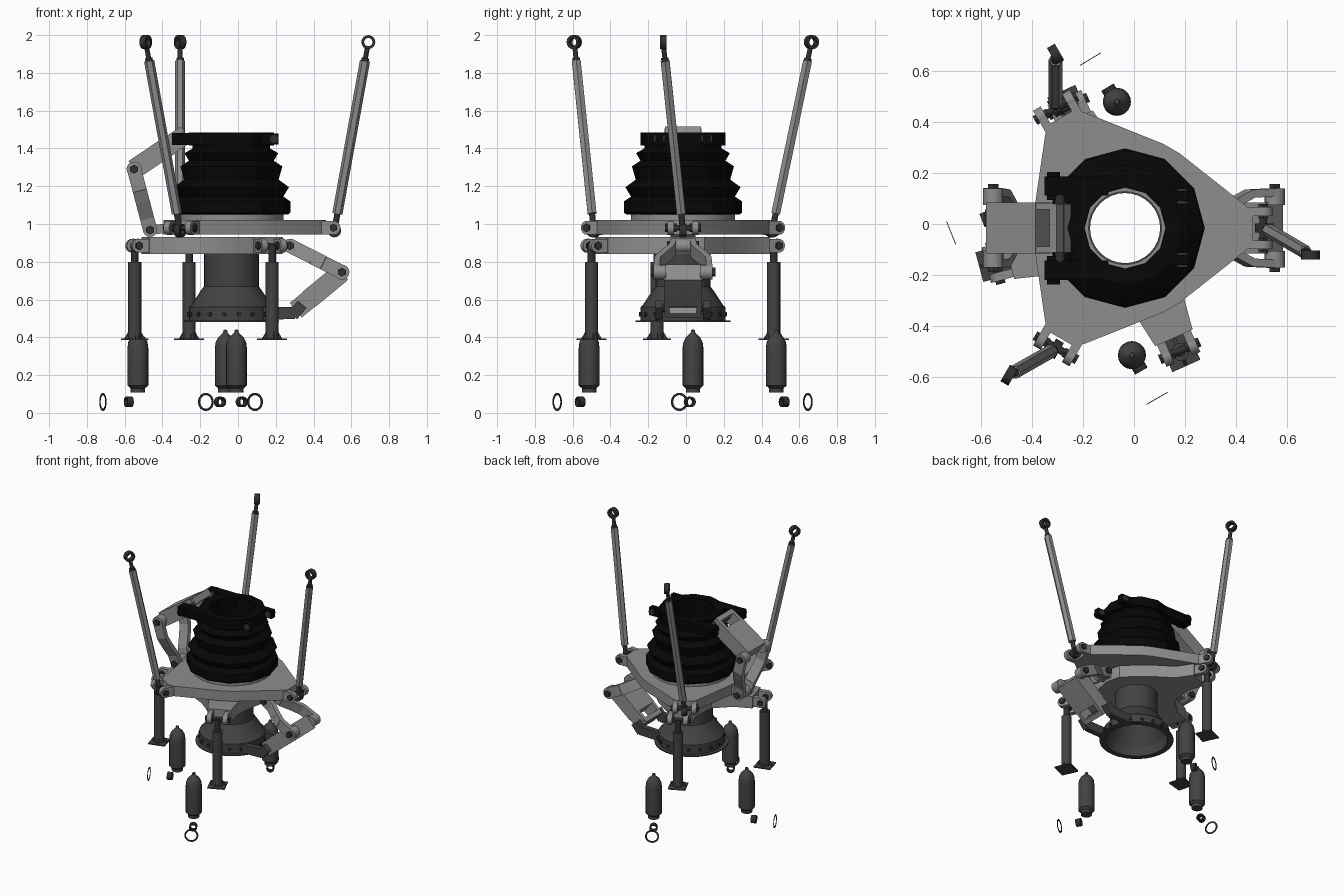
import bpy, bmesh
from math import cos, sin, radians, pi
from mathutils import Vector, Matrix

if "Cube" in bpy.data.objects:
    bpy.data.objects.remove(bpy.data.objects["Cube"])


def material(name, v):
    m = bpy.data.materials.new(name)
    m.use_nodes = True
    m.diffuse_color = (v, v, v, 1)
    m.node_tree.nodes["Principled BSDF"].inputs["Base Color"].default_value = (v, v, v, 1)
    return m


LIGHT = material("light grey metal", 0.27)
DARK = material("dark grey metal", 0.055)
JOINT = material("charcoal joints", 0.03)
BLACK = material("black rubber", 0.002)
C = Vector((-0.035, -0.016, 0))     # shared axis of the assembly
Y = Vector((0, 1, 0))


def finish(name, bm, mat):
    bmesh.ops.remove_doubles(bm, verts=bm.verts, dist=1e-5)
    bmesh.ops.recalc_face_normals(bm, faces=bm.faces)
    me = bpy.data.meshes.new(name)
    bm.to_mesh(me)
    bm.free()
    me.materials.append(mat)
    me.shade_smooth()
    me.set_sharp_from_angle(angle=radians(25))
    ob = bpy.data.objects.new(name, me)
    bpy.context.scene.collection.objects.link(ob)
    return ob


def frame(origin, z, ref):
    """Matrix with local z along the given direction and local y near ref."""
    z = Vector(z).normalized()
    y = (ref - z * ref.dot(z)).normalized()
    m = Matrix((y.cross(z), y, z)).transposed().to_4x4()
    m.translation = origin
    return m


def beam(name, p, q, wide, thick, mat, ref=Y, end=1.0):
    """Box from p to q; wide runs along ref; end scales the far width."""
    p, q = Vector(p), Vector(q)
    bm = bmesh.new()
    bmesh.ops.create_cube(bm, size=1)
    for v in bm.verts:
        v.co.x *= thick
        v.co.y *= wide * (end if v.co.z > 0 else 1)
        v.co.z *= (q - p).length
    bm.transform(frame((p + q) / 2, q - p, ref))
    return finish(name, bm, mat)


def lathe(name, prof, n, mat, origin=C, axis=(0, 0, 1), closed=False):
    """Revolve (radius, height) points around an axis."""
    bm = bmesh.new()
    rows = [[bm.verts.new((r * cos(2 * pi * i / n), r * sin(2 * pi * i / n), z))
             for i in range(n)] for r, z in prof]
    for j in range(len(rows) if closed else len(rows) - 1):
        a, b = rows[j], rows[(j + 1) % len(rows)]
        for i in range(n):
            k = (i + 1) % n
            bm.faces.new((a[i], a[k], b[k], b[i]))
    axis = Vector(axis)
    bm.transform(frame(Vector(origin), axis, Y if abs(axis.normalized().y) < .9 else Vector((1, 0, 0))))
    return finish(name, bm, mat)


def rod(name, p, q, r, n, mat):
    p, q = Vector(p), Vector(q)
    h = (q - p).length
    return lathe(name, [(0, 0), (r, 0), (r, h), (0, h)], n, mat, p, q - p)


def ring(name, c, axis, r_in, r_out, depth, n, mat):
    d = depth / 2
    return lathe(name, [(r_in, -d), (r_out, -d), (r_out, d), (r_in, d)], n, mat, c, axis, True)


def plate(name, outline, hole, z0, z1, mat):
    """Flat plate with a round hole on the main axis."""
    bm = bmesh.new()
    circle = [C.xy + Vector((cos(a * pi / 12), sin(a * pi / 12))) * hole for a in range(24)]
    edges = []
    for loop in (outline, circle):
        vs = [bm.verts.new((p[0], p[1], z0)) for p in loop]
        edges += [bm.edges.new((vs[i - 1], vs[i])) for i in range(len(vs))]
    bmesh.ops.triangle_fill(bm, edges=edges, use_beauty=True)
    up = bmesh.ops.extrude_face_region(bm, geom=bm.faces[:])["geom"]
    bmesh.ops.translate(bm, vec=(0, 0, z1 - z0), verts=[g for g in up if isinstance(g, bmesh.types.BMVert)])
    return finish(name, bm, mat)


def polar(deg, r, t=0, z=0):
    """Point at radius r along an angle, shifted t sideways."""
    a = radians(deg)
    return C + Vector((r * cos(a) - t * sin(a), r * sin(a) + t * cos(a), z))


def clevis(name, deg, r, z, half):
    """Two rounded lugs with a bolt through each."""
    side = polar(deg, 0, 1) - C
    for s in (-1, 1):
        a, b = polar(deg, r, s * (half - .017), z), polar(deg, r, s * (half + .017), z)
        rod(name + "_lug", a, b, .037, 16, LIGHT)
        mid = (a + b) / 2
        beam(name + "_lug_root", mid, mid + polar(deg, -.11) - C, .034, .07, LIGHT, side)
        rod(name + "_bolt", polar(deg, r, s * (half - .03), z), polar(deg, r, s * (half + .03), z), .022, 6, JOINT)
    rod(name + "_pin", polar(deg, r, -half, z), polar(deg, r, half, z), .015, 12, JOINT)


# Upper triangular plate
outline = []
for a in (0, 120, 240):
    outline += [polar(a, .47, -.09), polar(a, .50, -.06), polar(a, .50, .06), polar(a, .47, .09)]
    outline += [polar(a + d, .362) for d in (54, 66)]
plate("upper_plate", outline, .16, .945, 1.02, LIGHT)
ring("bellows_seat", C + Vector((0, 0, 1.035)), (0, 0, 1), .16, .275, .04, 24, LIGHT)

# Lower three-armed plate
leg_angles = (115, 195, 294)
outline = []
for a, gap in zip(leg_angles, ((155,), (230, 255), (335, 0, 25, 70))):
    outline += [polar(a, .34, -.1), polar(a, .47, -.08), polar(a, .47, .08), polar(a, .34, .1)]
    outline += [polar(g, .27) for g in gap]
plate("lower_plate", outline, .14, .84, .93, LIGHT)

# Upper struts at the plate corners
for a in (0, 120, 240):
    clevis("upper_clevis", a, .54, .98, .065)
    side = polar(a, 0, 1) - C
    low, top = polar(a, .545, 0, .965), polar(a, .725, -.105, 1.963)
    at = lambda f: low.lerp(top, f)
    rod("strut_body", at(.09), at(.9), .027, 6, LIGHT)
    rod("strut_collar", at(.895), at(.915), .02, 12, JOINT)
    rod("strut_stem", at(.9), at(.97), .013, 12, JOINT)
    rod("strut_foot", at(.02), at(.1), .016, 12, JOINT)
    ring("strut_top_eye", top, side, .022, .037, .035, 16, JOINT)
    ring("strut_bottom_eye", low, side, .02, .036, .035, 16, JOINT)

# Lower legs with foot plates
for a in leg_angles:
    clevis("lower_clevis", a, .525, .885, .055)
    foot = polar(a, .53)
    up = lambda z: foot + Vector((0, 0, z))
    rod("leg_piston", up(.79), up(.89), .02, 16, JOINT)
    rod("leg_cylinder", up(.39), up(.8), .035, 16, DARK)
    beam("foot_plate", up(.387), up(.395), .12, .12, DARK, polar(a, 1) - C)
    for s in (0, 90):
        beam("foot_gusset", up(.395), up(.43), .11, .012, DARK, polar(a + s, 1) - C, .6)

# Bellows and its top frame
lathe("bellows", [(.30, 1.05), (.312, 1.06), (.312, 1.12), (.275, 1.145), (.305, 1.195), (.25, 1.235),
                  (.27, 1.305), (.225, 1.335), (.248, 1.375), (.205, 1.40), (.205, 1.43),
                  (.16, 1.43), (.16, 1.05)], 12, BLACK, closed=True)
ring("top_frame_ring", C + Vector((0, 0, 1.45)), (0, 0, 1), .158, .225, .07, 12, BLACK)
for s in (-1, 1):
    y = C.y + s * .165
    beam("top_frame_arm", (-.35, y, 1.45), (-.1, y, 1.45), .075, .065, BLACK)
    rod("top_frame_pin", (-.315, y - .055, 1.45), (-.315, y + .055, 1.45), .026, 12, BLACK)
    y = C.y + s * .125
    beam("top_frame_ear", (.1, y, 1.45), (.215, y, 1.45), .04, .06, BLACK)
    rod("top_frame_ear_pin", (.19, y - .03, 1.45), (.19, y + .03, 1.45), .024, 12, JOINT)

# Bell below the plates
lathe("bell", [(.145, .93), (.145, .67), (.16, .65), (.213, .57), (.225, .56), (.225, .49), (.252, .49),
               (.252, .482), (.212, .482), (.207, .55), (.15, .65), (.137, .67), (.137, .93)],
      32, DARK, closed=True)
for i in range(18):
    rod("bell_bolt", polar(i * 20, .22, 0, .522), polar(i * 20, .235, 0, .522), .011, 8, JOINT)


# Folding scissor linkages
def scissor(name, root, elbow, tip, inner):
    root, elbow, tip, inner = (Vector((p[0], C.y, p[1])) for p in (root, elbow, tip, inner))
    for s in (-1, 1):
        pts = [root.lerp(elbow, f) + Y * s * w for f, w in ((0, .05), (.2, .06), (.45, .105), (.65, .135), (1, .14))]
        for p, q in zip(pts, pts[1:]):
            beam(name + "_fork", p, q + (q - p) * .06, .032, .075, LIGHT)
        rod(name + "_elbow_boss", elbow + Y * s * .09, elbow + Y * s * .155, .04, 16, LIGHT)
        rod(name + "_elbow_bolt", elbow + Y * s * .15, elbow + Y * s * .172, .024, 6, JOINT)
        rod(name + "_root_bolt", root + Y * s * .06, root + Y * s * .085, .024, 6, JOINT)
        a = elbow.lerp(tip, .7)
        beam(name + "_window_side", a + Y * s * .085, tip + Y * s * .085, .026, .1, LIGHT)
    rod(name + "_root_barrel", root - Y * .065, root + Y * .065, .037, 16, LIGHT)
    beam(name + "_hinge", root, inner, .08, .05, LIGHT)
    beam(name + "_box", elbow, elbow.lerp(tip, .75), .20, .105, LIGHT)
    beam(name + "_window_end", elbow.lerp(tip, .95), tip.lerp(elbow, -.06), .19, .1, LIGHT)
    rod(name + "_tip_pin", tip - Y * .13, tip + Y * .13, .02, 12, JOINT)


scissor("upper_scissor", (-.465, .968), (-.55, 1.29), (-.29, 1.465), (-.36, .98))
scissor("lower_scissor", (.275, .885), (.55, .745), (.32, .555), (.2, .885))
for s in (-1, 1):
    y = C.y + s * .125
    beam("bell_bracket", (.13, y, .525), (.30, y, .53), .04, .065, DARK)
    beam("bell_bracket_rise", (.29, y, .515), (.34, y, .575), .04, .06, DARK)

# Tanks with a loose nut and a thin ring below each
for tank, nut, hoop in (((-.067, .478), (-.095, .52), (-.17, .645)),
                        ((-.008, -.513), (.02, -.56), (.09, -.682)),
                        ((-.53, .037), (-.578, .02), (-.715, -.035))):
    tank, nut, hoop = (Vector((*p, 0)) for p in (tank, nut, hoop))
    lathe("tank", [(0, .108), (.038, .108), (.038, .13), (.055, .145), (.055, .345), (.051, .375), (.038, .40),
                   (.018, .418), (.012, .425), (.01, .438), (0, .442)], 20, DARK, tank)
    lift = Vector((0, 0, .058))
    ring("nut", nut + lift, hoop - nut, .019, .028, .035, 16, JOINT)
    ring("hoop", hoop + lift, hoop - nut, .036, .048, .003, 24, JOINT)
